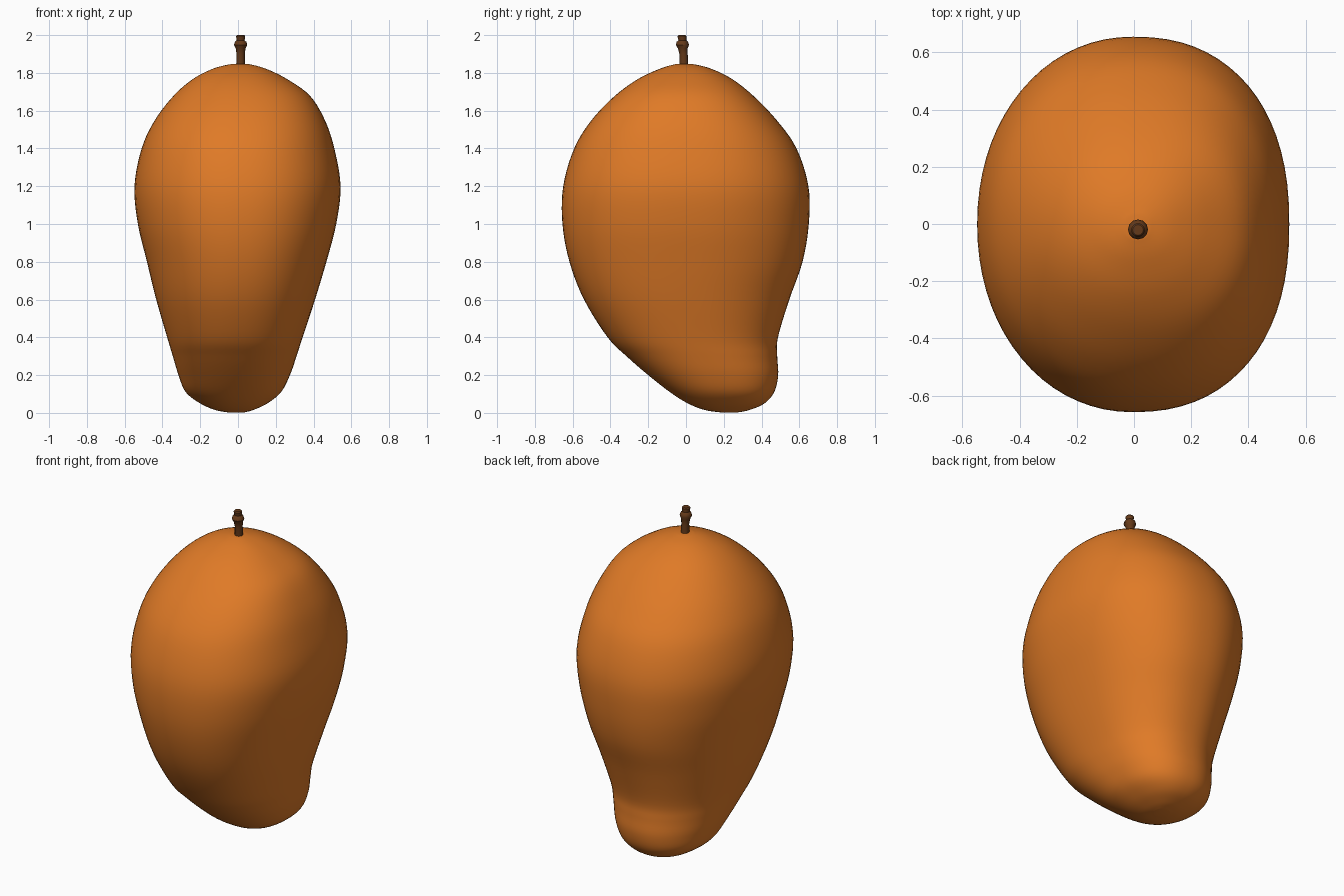
import bpy, bmesh, math

if "Cube" in bpy.data.objects:
    bpy.data.objects.remove(bpy.data.objects["Cube"])

def material(name, rgb):
    m = bpy.data.materials.new(name)
    m.diffuse_color = (*rgb, 1)
    m.use_nodes = True
    m.node_tree.nodes["Principled BSDF"].inputs["Base Color"].default_value = m.diffuse_color
    return m

orange = material("mango orange", (0.74, 0.195, 0.02))
brown = material("stem brown", (0.13, 0.042, 0.01))

def catmull(rows, steps):
    """Smooth interpolation through section rows."""
    out = []
    for i in range(len(rows) - 1):
        a, b, c, d = (rows[max(0, min(len(rows) - 1, j))] for j in (i - 1, i, i + 1, i + 2))
        for s in range(steps):
            t = s / steps
            out.append([0.5 * (2 * q + (r - p) * t + (2 * p - 5 * q + 4 * r - w) * t * t
                               + (3 * q - p - 3 * r + w) * t ** 3)
                        for p, q, r, w in zip(a, b, c, d)])
    out.append(list(rows[-1]))
    return out

def loft(name, rings, mat, angle):
    bm = bmesh.new()
    loops = [[bm.verts.new(p) for p in ring] for ring in rings]
    n = len(loops[0])
    for lo, hi in zip(loops, loops[1:]):
        for i in range(n):
            j = (i + 1) % n
            bm.faces.new((lo[i], lo[j], hi[j], hi[i]))
    bm.faces.new(loops[0][::-1])
    bm.faces.new(loops[-1])
    me = bpy.data.meshes.new(name)
    bm.to_mesh(me)
    bm.free()
    me.materials.append(mat)
    ob = bpy.data.objects.new(name, me)
    bpy.context.collection.objects.link(ob)
    bpy.ops.object.select_all(action='DESELECT')
    ob.select_set(True)
    bpy.context.view_layer.objects.active = ob
    bpy.ops.object.shade_smooth_by_angle(angle=math.radians(angle))
    return ob

# Fruit sections: z, x min, x max, y min, y max
sections = [
    (0.002, -0.05, 0.03, 0.19, 0.27),
    (0.015, -0.12, 0.08, 0.10, 0.335),
    (0.05, -0.20, 0.155, 0.01, 0.415),
    (0.11, -0.277, 0.228, -0.085, 0.467),
    (0.2, -0.315, 0.275, -0.20, 0.488),
    (0.3, -0.345, 0.31, -0.315, 0.483),
    (0.4, -0.375, 0.342, -0.415, 0.487),
    (0.6, -0.433, 0.408, -0.54, 0.547),
    (0.8, -0.482, 0.468, -0.617, 0.617),
    (1.0, -0.53, 0.52, -0.654, 0.650),
    (1.2, -0.548, 0.543, -0.650, 0.648),
    (1.4, -0.51, 0.51, -0.592, 0.585),
    (1.55, -0.44, 0.46, -0.50, 0.48),
    (1.68, -0.34, 0.38, -0.375, 0.355),
    (1.77, -0.235, 0.255, -0.25, 0.24),
    (1.825, -0.125, 0.14, -0.13, 0.125),
    (1.848, -0.03, 0.05, -0.05, 0.03),
]

def fruit_ring(sec, n=72):
    z, x0, x1, y0, y1 = sec
    ring = []
    for i in range(n):
        a = 2 * math.pi * i / n
        c, s = math.cos(a), math.sin(a)
        # slightly squarer on the +x side
        e = 2 / (2.3 if c > 0 else 2.08)
        u = math.copysign(abs(c) ** e, c)
        v = math.copysign(abs(s) ** e, s)
        ring.append(((x0 + x1) / 2 + u * (x1 - x0) / 2,
                     (y0 + y1) / 2 + v * (y1 - y0) / 2, z))
    return ring

loft("mango_fruit", [fruit_ring(s) for s in catmull(sections, 5)], orange, 60)

# Stem with a knobbly node: z, radius, y offset
stem = [(1.82, 0.024, -0.011), (1.90, 0.022, -0.013), (1.93, 0.026, -0.017),
        (1.948, 0.035, -0.019), (1.965, 0.030, -0.019), (1.972, 0.021, -0.019),
        (1.994, 0.024, -0.021), (2.0, 0.019, -0.021)]
loft("stem", [[(0.014 + r * math.cos(k * math.pi / 6), y + r * math.sin(k * math.pi / 6), z)
               for k in range(12)] for z, r, y in stem], brown, 40)
